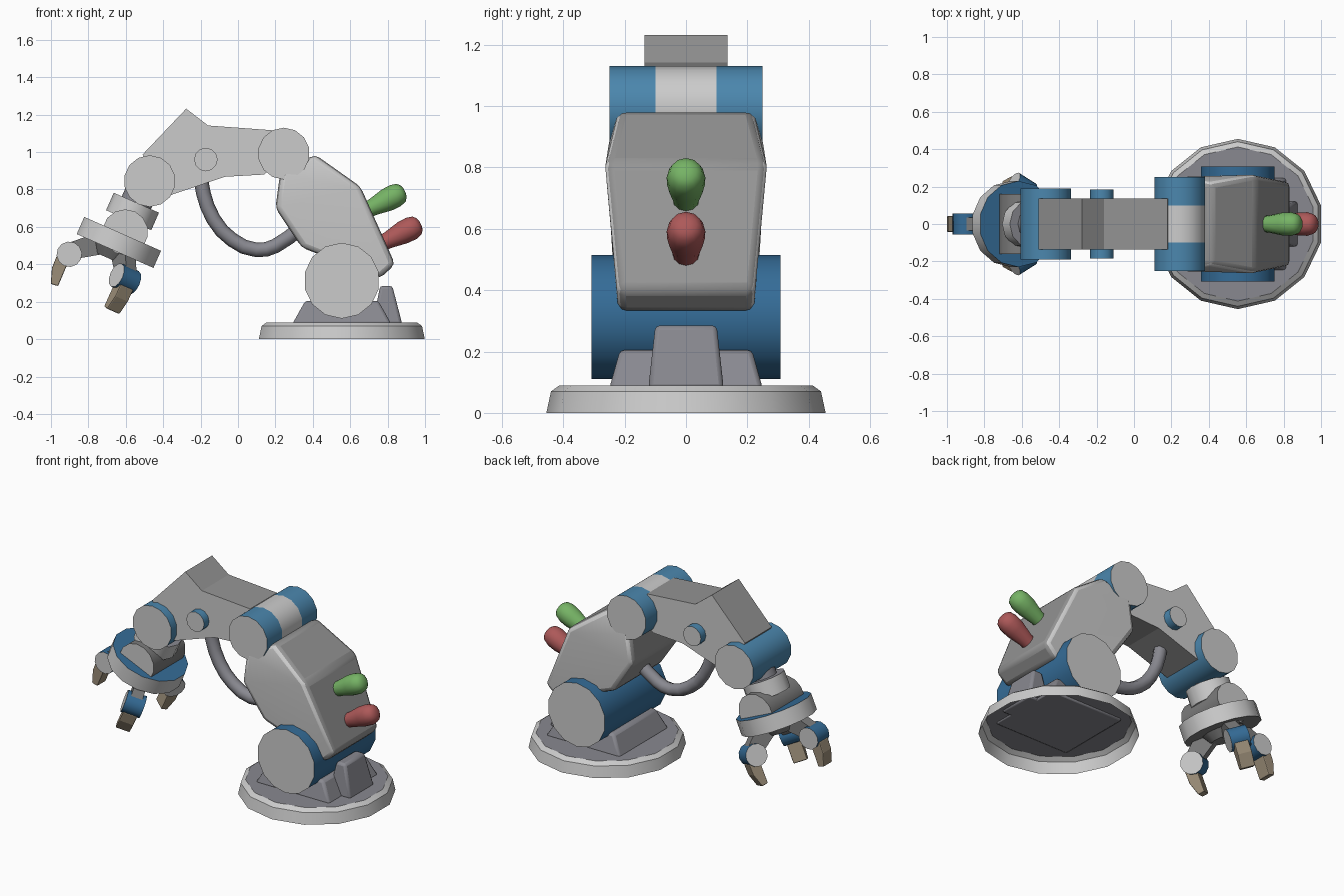
import bpy, bmesh
from math import pi, cos, sin, radians
from mathutils import Matrix

if "Cube" in bpy.data.objects:
    bpy.data.objects.remove(bpy.data.objects["Cube"])


def material(name, rgb):
    m = bpy.data.materials.new(name)
    m.diffuse_color = (*rgb, 1)
    m.use_nodes = True
    m.node_tree.nodes["Principled BSDF"].inputs["Base Color"].default_value = m.diffuse_color
    return m


GREY = material("light_grey", (0.6, 0.6, 0.6))
MID = material("mid_grey", (0.3, 0.3, 0.3))
DARK = material("dark_grey", (0.2, 0.2, 0.2))
BLUE = material("blue", (0.07, 0.24, 0.42))
DEEP = material("deep_blue", (0.035, 0.15, 0.31))
STEEL = material("steel", (0.25, 0.25, 0.28))
GREEN = material("green", (0.18, 0.45, 0.13))
RED = material("red", (0.42, 0.1, 0.1))
TAN = material("tan", (0.33, 0.27, 0.19))
I = Matrix.Identity(4)
T = Matrix.Translation


def finish(name, bm, mats, M=I, bevel=0, smooth=False, angle=32):
    bmesh.ops.recalc_face_normals(bm, faces=bm.faces)
    me = bpy.data.meshes.new(name)
    if mats[-1] is MID:     # body shells: light sides, darker rim
        bm.normal_update()
        for f in bm.faces:
            f.material_index = int(abs(f.normal.y) < 0.6)
    bm.to_mesh(me)
    bm.free()
    for m in mats:
        me.materials.append(m)
    if smooth:
        me.shade_smooth()
        me.set_sharp_from_angle(angle=radians(angle))
    ob = bpy.data.objects.new(name, me)
    bpy.context.collection.objects.link(ob)
    ob.matrix_world = M
    if bevel:
        b = ob.modifiers.new("bevel", 'BEVEL')
        b.width, b.segments, b.limit_method = bevel, 2, 'ANGLE'
        b.angle_limit = radians(30)
    return ob


def lathe(name, profile, bands, n=14, M=I, angle=32):
    """Spin (radius, z) pairs; bands = material of bottom cap (None = open), each band, top cap."""
    mats = [m for m in dict.fromkeys(bands) if m]
    bm = bmesh.new()
    rings = [[bm.verts.new((r * cos(pi / 2 + 2 * pi * i / n), r * sin(pi / 2 + 2 * pi * i / n), z))
              for i in range(n)] for r, z in profile]
    if bands[0]:
        bm.faces.new(rings[0]).material_index = mats.index(bands[0])
    for a, b, m in zip(rings, rings[1:], bands[1:]):
        for i in range(n):
            j = (i + 1) % n
            bm.faces.new((a[i], a[j], b[j], b[i])).material_index = mats.index(m)
    bm.faces.new(rings[-1]).material_index = mats.index(bands[-1])
    return finish(name, bm, mats, M, smooth=True, angle=angle)


def joint(name, x, z, r, half, side=BLUE, n=14, M=I):
    """Cylinder lying along y with grey end caps."""
    return lathe(name, [(r, -half), (r, half)], [GREY, side, GREY], n,
                 M @ T((x, 0, z)) @ Matrix.Rotation(pi / 2, 4, 'X'))


def prism(name, outline, half, mats, M=I, bevel=0):
    """Outline in x, z extruded from -half to +half in y."""
    bm = bmesh.new()
    a, b = [[bm.verts.new((x, y, z)) for x, z in outline] for y in (-half, half)]
    bm.faces.new(a)
    bm.faces.new(b)
    for i in range(len(a)):
        bm.faces.new((a[i - 1], a[i], b[i], b[i - 1]))
    return finish(name, bm, mats, M, bevel)


def hull(name, points, mats, bevel):
    """Convex block from (x, half width, z) points mirrored in y."""
    bm = bmesh.new()
    for x, y, z in points:
        bm.verts.new((x, y, z))
        bm.verts.new((x, -y, z))
    bmesh.ops.convex_hull(bm, input=bm.verts)
    bmesh.ops.dissolve_limit(bm, angle_limit=radians(3), verts=bm.verts, edges=bm.edges)
    return finish(name, bm, mats, bevel=bevel, smooth=True, angle=28)


# Base, open underneath
lathe("base_disc", [(0.455, 0), (0.44, 0.07), (0.412, 0.09)],
      [None, GREY, GREY, STEEL], 14, T((0.555, 0, 0)))
hull("base_block", [(0.29, 0.25, 0.08), (0.82, 0.25, 0.08), (0.36, 0.215, 0.205),
                    (0.75, 0.215, 0.205)], [STEEL], 0.015)
hull("rear_bracket", [(0.72, 0.123, 0.08), (0.878, 0.123, 0.08), (0.76, 0.1, 0.285),
                      (0.825, 0.1, 0.285)], [STEEL], 0.015)
joint("base_joint", 0.555, 0.3125, 0.2025, 0.308, DEEP)

# Lower arm body
hull("lower_arm", [(0.412, 0.218, 0.987), (0.655, 0.264, 0.815), (0.84, 0.225, 0.40),
                   (0.76, 0.22, 0.325), (0.34, 0.24, 0.49), (0.20, 0.25, 0.70),
                   (0.225, 0.25, 0.885)], [GREY, MID], 0.028)

# Coloured handles
for name, x, z, m in (("upper_handle", 0.69, 0.69, GREEN), ("lower_handle", 0.775, 0.515, RED)):
    lathe(name, [(0.042, -0.05), (0.045, 0.03), (0.062, 0.12), (0.063, 0.17), (0.053, 0.205),
                 (0.035, 0.22), (0.015, 0.226)],
          [m] * 8, 12, T((x, 0, z)) @ Matrix.Rotation(radians(63), 4, 'Y'), 60)

# Shoulder, upper arm, elbow and wrist joints
lathe("shoulder_joint", [(0.1385, y) for y in (-0.25, -0.1, 0.1, 0.25)],
      [GREY, BLUE, GREY, BLUE, GREY], 14, T((0.245, 0, 0.992)) @ Matrix.Rotation(pi / 2, 4, 'X'))
prism("upper_arm", [(-0.277, 1.232), (-0.16, 1.142), (0.18, 1.117), (0.25, 1.0), (0.14, 0.88),
                    (-0.07, 0.868), (-0.39, 0.76), (-0.51, 0.987)], 0.135, [GREY, MID])
joint("elbow_pin", -0.172, 0.96, 0.063, 0.185, n=12)
joint("wrist_joint", -0.472, 0.845, 0.138, 0.19)

# Hose
cu = bpy.data.curves.new("hose", 'CURVE')
cu.dimensions = '3D'
path = [(-0.2, 0.88), (-0.185, 0.78), (-0.13, 0.64), (-0.03, 0.53), (0.1, 0.477), (0.2, 0.498), (0.34, 0.60)]
sp = cu.splines.new('BEZIER')
sp.bezier_points.add(len(path) - 1)
for p, (x, z) in zip(sp.bezier_points, path):
    p.co = (x, 0, z)
    p.handle_left_type = p.handle_right_type = 'AUTO'
sp.resolution_u = 2
cu.bevel_depth, cu.bevel_resolution, cu.use_fill_caps = 0.039, 2, True
cu.materials.append(STEEL)
bpy.context.collection.objects.link(bpy.data.objects.new("hose", cu))

# Hand frame: local x points out to the front finger, local z back up the wrist
H = T((-0.637, 0, 0.517)) @ Matrix(((-0.915, 0, 0.404, 0), (0, -1, 0, 0),
                                    (0.404, 0, 0.915, 0), (0, 0, 0, 1)))
lathe("wrist_stem", [(0.085, 0), (0.085, 0.33)], [STEEL] * 3, 12, H)
lathe("wrist_collar", [(0.132, 0.13), (0.132, 0.232)], [GREY, GREY, STEEL], 12, H)
joint("hand_pivot", -0.603, 0.572, 0.122, 0.16, DARK)
lathe("palm_disc", [(0.23, -0.05), (0.23, 0.05)], [DARK, GREY, DEEP], 14, H)
lathe("palm_hub", [(0.09, -0.1), (0.13, -0.04)], [DARK] * 3, 12, H)

# Three fingers
for k in range(3):
    F = H @ Matrix.Rotation(2 * pi * k / 3, 4, 'Z')
    prism(f"finger_link_{k}", [(0.05, -0.04), (0.17, -0.04), (0.25, -0.115), (0.22, -0.19),
                               (0.17, -0.17), (0.05, -0.09)], 0.035, [DARK], F)
    joint(f"knuckle_{k}", 0.217, -0.165, 0.068, 0.057, DEEP, 12, F)
    prism(f"fingertip_{k}", [(0.205, -0.19), (0.275, -0.2), (0.272, -0.27), (0.243, -0.35),
                             (0.203, -0.345)], 0.043, [TAN], F, 0.006)
